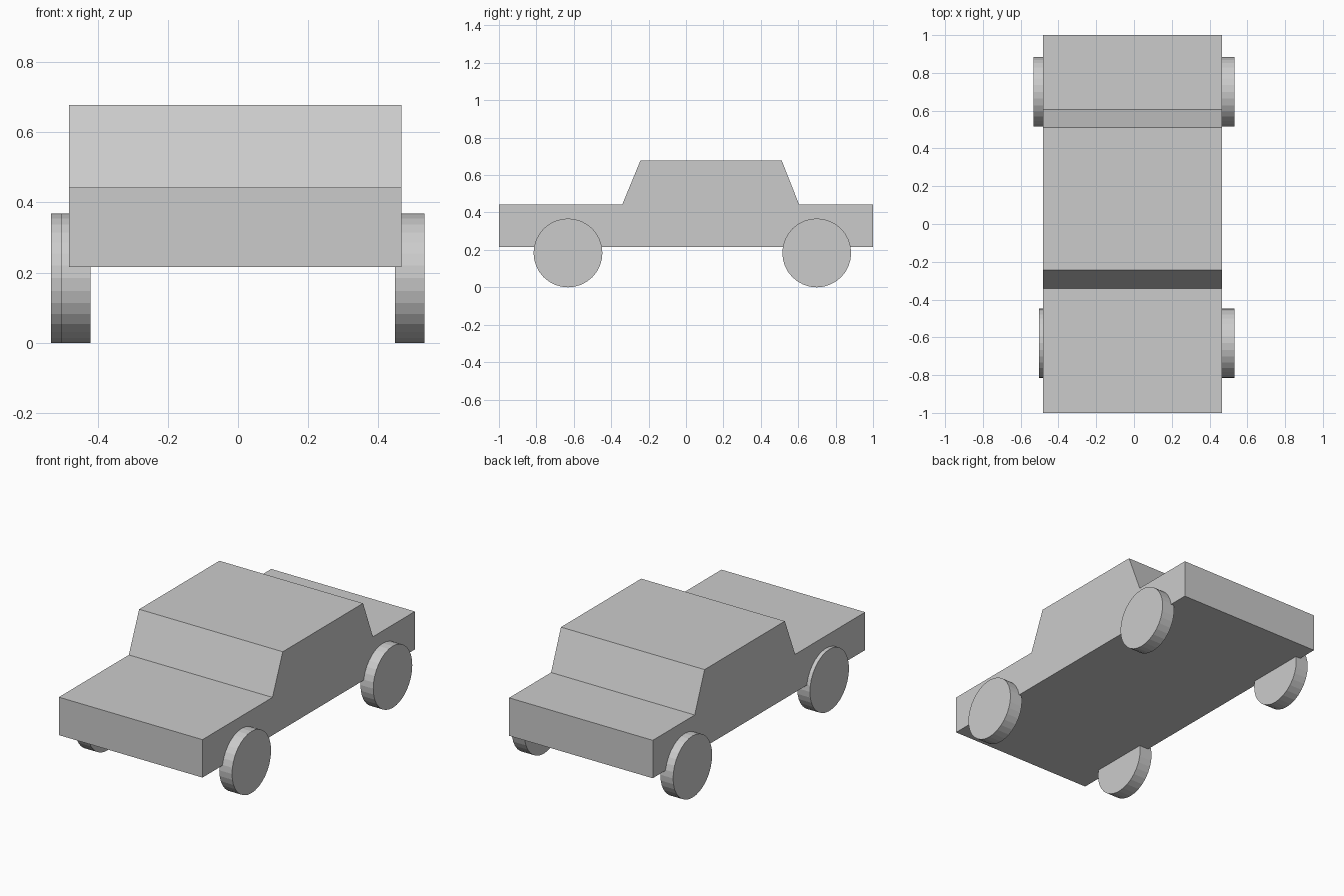
import bpy, bmesh
from math import pi
from mathutils import Matrix

if "Cube" in bpy.data.objects:
    bpy.data.objects.remove(bpy.data.objects["Cube"])


def make_object(name, bm):
    bmesh.ops.recalc_face_normals(bm, faces=bm.faces)
    mesh = bpy.data.meshes.new(name)
    bm.to_mesh(mesh)
    bm.free()
    obj = bpy.data.objects.new(name, mesh)
    bpy.context.collection.objects.link(obj)
    return obj


# Car body: side profile (y, z) extruded across the width
profile = [(-1, 0.216), (1, 0.216), (1, 0.442), (0.605, 0.442),
           (0.512, 0.677), (-0.244, 0.677), (-0.341, 0.442), (-1, 0.442)]
x_left, x_right = -0.481, 0.466
bm = bmesh.new()
side = bm.faces.new([bm.verts.new((x_left, y, z)) for y, z in profile])
ext = bmesh.ops.extrude_face_region(bm, geom=[side], use_keep_orig=True)
moved = [v for v in ext["geom"] if isinstance(v, bmesh.types.BMVert)]
bmesh.ops.translate(bm, vec=(x_right - x_left, 0, 0), verts=moved)
make_object("car_body", bm)


# Wheels: flat-shaded discs lying across the car
def wheel(name, x, y, radius=0.184, width=0.084):
    bm = bmesh.new()
    bmesh.ops.create_cone(bm, cap_ends=True, segments=32, radius1=radius,
                          radius2=radius, depth=width,
                          matrix=Matrix.Rotation(pi / 2, 4, 'Y'))
    make_object(name, bm).location = (x, y, radius)


front_y, rear_y = -0.631, 0.699
for name, x, y in [("front_left_wheel", -0.462, front_y),
                   ("front_right_wheel", 0.489, front_y),
                   ("rear_left_wheel", -0.491, rear_y),
                   ("rear_right_wheel", 0.489, rear_y)]:
    wheel(name, x, y)
